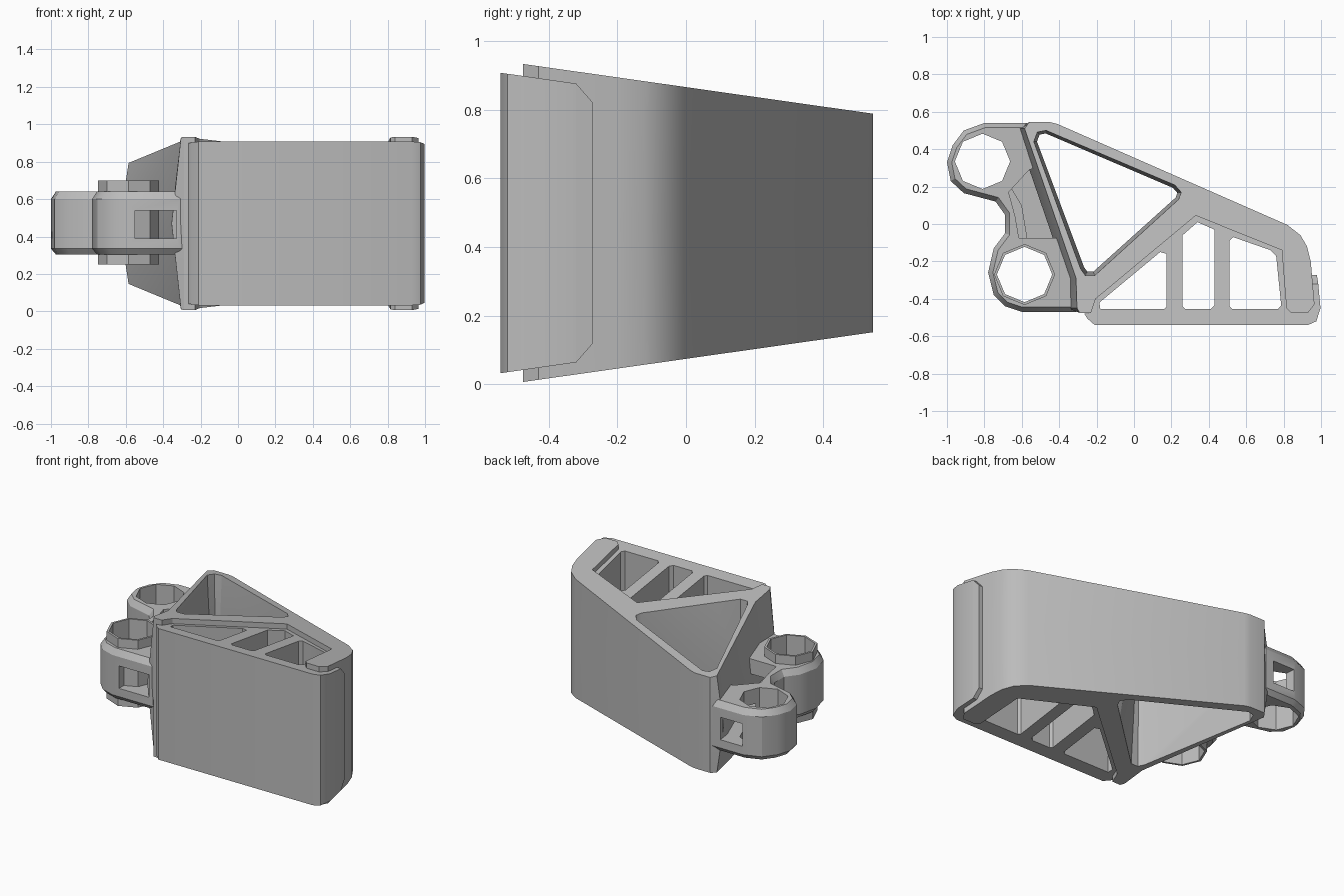
import bpy, bmesh, math

if "Cube" in bpy.data.objects:
    bpy.data.objects.remove(bpy.data.objects["Cube"])

grey = bpy.data.materials.new("plain grey")
grey.use_nodes = True
grey.diffuse_color = (0.5, 0.5, 0.5, 1)
grey.node_tree.nodes["Principled BSDF"].inputs["Base Color"].default_value = (0.5, 0.5, 0.5, 1)

MID = 0.47


def half_height(y, drop=0.0):
    """Half of the tapering height at depth y."""
    return 0.464 - 0.142 * (y + 0.48) - drop


def offset(pts, d):
    """Move a counter-clockwise outline inward by d."""
    out = []
    for i, (x, y) in enumerate(pts):
        (ax, ay), (bx, by) = pts[i - 1], pts[(i + 1) % len(pts)]
        l1, l2 = math.hypot(x - ax, y - ay), math.hypot(bx - x, by - y)
        n1 = (-(y - ay) / l1, (x - ax) / l1)
        n2 = (-(by - y) / l2, (bx - x) / l2)
        k = d / max(0.4, 1 + n1[0] * n2[0] + n1[1] * n2[1])
        out.append((x + (n1[0] + n2[0]) * k, y + (n1[1] + n2[1]) * k))
    return out


def loft(name, rings):
    """Closed solid through rings of 3D points, bottom to top."""
    bm = bmesh.new()
    loops = [[bm.verts.new(p) for p in ring] for ring in rings]
    n = len(loops[0])
    for a, b in zip(loops, loops[1:]):
        for i in range(n):
            j = (i + 1) % n
            bm.faces.new((a[i], a[j], b[j], b[i]))
    bm.faces.new(loops[0][::-1])
    bm.faces.new(loops[-1])
    bmesh.ops.recalc_face_normals(bm, faces=bm.faces[:])
    mesh = bpy.data.meshes.new(name)
    bm.to_mesh(mesh)
    bm.free()
    obj = bpy.data.objects.new(name, mesh)
    bpy.context.collection.objects.link(obj)
    mesh.materials.append(grey)
    return obj


def flat(pts, z):
    return [(x, y, z) for x, y in pts]


def prism(name, pts, z0, z1):
    return loft(name, [flat(pts, z0), flat(pts, z1)])


def tapered(name, pts, drop=0.0, mid=None):
    """Solid whose top and bottom slope together towards the back."""
    low = [(x, y, MID - half_height(y, drop)) for x, y in pts]
    high = [(x, y, MID + half_height(y, drop)) for x, y in pts]
    return loft(name, [low] + ([flat(mid, MID)] if mid else []) + [high])


def ngon(cx, cy, r, n=8):
    return [(cx + r * math.cos(2 * math.pi * i / n), cy + r * math.sin(2 * math.pi * i / n))
            for i in range(n)]


def activate(obj):
    bpy.ops.object.select_all(action="DESELECT")
    obj.select_set(True)
    bpy.context.view_layer.objects.active = obj


def cut(obj, cutters):
    activate(obj)
    for c in cutters:
        m = obj.modifiers.new("cut", "BOOLEAN")
        m.operation, m.solver, m.object = "DIFFERENCE", "EXACT", c
        bpy.ops.object.modifier_apply(modifier=m.name)
        bpy.data.objects.remove(c)


# Main frame: left wall bulges at mid height, triangular opening is drafted
frame_pts = [(-.305, -.45), (-.29, -.475), (-.23, -.475), (-.205, -.4), (.33, .045),
             (.79, -.14), (.815, -.45), (.84, -.475), (.93, -.475), (.965, -.43),
             (.945, -.2), (.925, -.12), (.89, -.06), (.82, -.005), (-.41, .535),
             (-.45, .545), (-.56, .545), (-.585, .51), (-.31, -.29)]
bulged = [(x - 0.05 if x < -.3 and y < .53 else x, y) for x, y in frame_pts]
frame = tapered("frame", frame_pts, mid=bulged)
opening = [(-.285, -.24), (-.26, -.275), (-.21, -.275), (.24, .13), (.255, .17),
           (.22, .21), (-.47, .505), (-.52, .495), (-.54, .44)]
cut(frame, [loft("cutter", [flat(opening, -.1), flat(opening, .05),
                            flat(offset(opening, .02), MID),
                            flat(opening, .89), flat(opening, 1.1)])])

# Ladder insert that fills the front of the frame, slightly lower than it
insert_pts = [(-.265, -.48), (-.25, -.505), (-.21, -.54), (.93, -.54), (.975, -.52),
              (.997, -.45), (.985, -.32), (.952, -.32), (.965, -.43), (.93, -.475),
              (.84, -.475), (.815, -.45), (.79, -.14), (.33, .045), (-.205, -.4),
              (-.23, -.475)]
insert = tapered("front_insert", insert_pts, drop=.035)
windows = [
    [(-.18, -.455), (.16, -.455), (.175, -.44), (.175, -.16), (.14, -.15), (-.185, -.42)],
    [(.275, -.455), (.41, -.455), (.43, -.435), (.43, -.03), (.34, .01), (.26, -.06), (.26, -.44)],
    [(.525, -.455), (.77, -.455), (.787, -.435), (.76, -.17), (.73, -.14), (.53, -.07),
     (.51, -.09), (.51, -.44)],
]
cut(insert, [prism("cutter", w, -.1, 1.1) for w in windows])

# Lip wrapping the frame's right side, with clipped corners
lip_foot = [(.952, -.32), (.985, -.32), (.978, -.273), (.948, -.273)]


def lip_ring(sign):
    return [(x, y, MID + sign * half_height(y, .035 if y < -.3 else .082)) for x, y in lip_foot]


lip = loft("insert_lip", [lip_ring(-1), lip_ring(1)])

# Double hinge knuckle with chamfered rims
knuckle_pts = [(-.285, -.46), (-.28, -.24), (-.535, .43), (-.575, .54), (-.8, .54),
               (-.91, .5), (-.97, .42), (-1, .33), (-.98, .23), (-.91, .165),
               (-.74, .12), (-.69, .05), (-.69, -.05), (-.75, -.13), (-.78, -.26),
               (-.75, -.38), (-.69, -.44), (-.6, -.47), (-.31, -.47)]
rim = offset(knuckle_pts, .025)
knuckle = loft("hinge_knuckle", [flat(rim, .305), flat(knuckle_pts, .335),
                                 flat(knuckle_pts, .6), flat(rim, .64)])
slot = [(-.55, -.6), (-.33, -.6), (-.33, -.3), (-.62, .45), (-.64, .6), (-.8, .6),
        (-.78, .4), (-.6, .1), (-.55, -.2)]
pocket = [(-.38, -.075), (-.53, .3), (-.56, .29), (-.67, .17), (-.635, .04), (-.615, -.075)]
cut(knuckle, [prism("cutter", ngon(-.81, .335, .148), .1, .9),
              prism("cutter", ngon(-.585, -.27, .157), .1, .9),
              prism("cutter", slot, .39, .54),
              prism("cutter", pocket, .45, .9)])

# Hollow eight-sided pin through the front knuckle
pin = prism("hinge_pin_tube", ngon(-.585, -.27, .163), .25, .7)
cut(pin, [prism("cutter", ngon(-.585, -.27, .148), .1, .9)])

for part in (frame, insert, lip, knuckle, pin):
    activate(part)
    bpy.ops.object.shade_smooth_by_angle(angle=math.radians(30))
